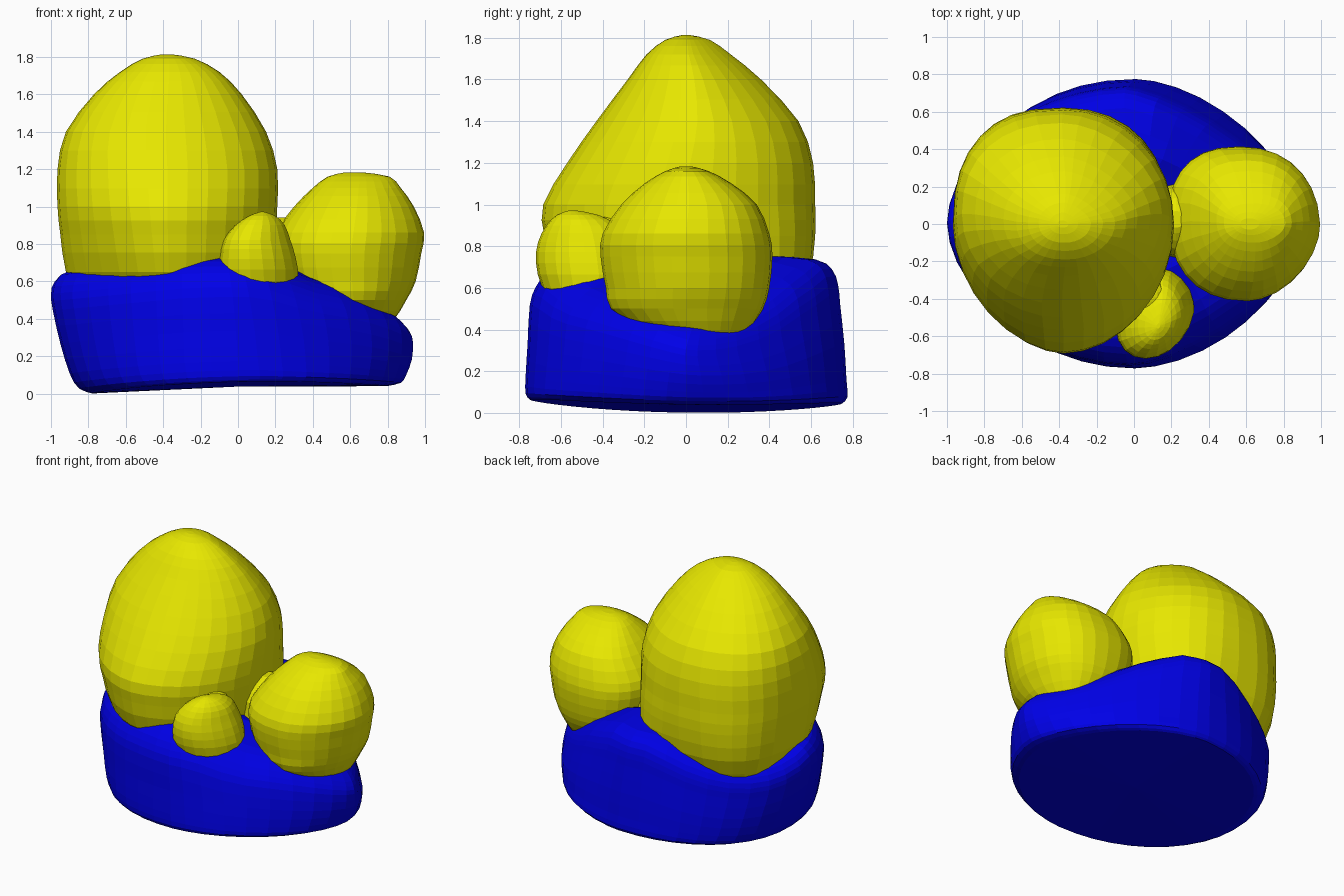
import bpy
import bmesh
import math

cube = bpy.data.objects.get("Cube")
if cube:
    bpy.data.objects.remove(cube, do_unlink=True)


def make_material(name, colour):
    mat = bpy.data.materials.new(name)
    mat.use_nodes = True
    mat.diffuse_color = colour
    bsdf = next(n for n in mat.node_tree.nodes if n.type == 'BSDF_PRINCIPLED')
    bsdf.inputs["Base Color"].default_value = colour
    return mat


def refine_rings(rings, steps):
    """Catmull-Rom interpolation between the given cross-sections."""
    padded = [rings[0]] + rings + [rings[-1]]
    result = []
    for a, b, c, d in zip(padded, padded[1:], padded[2:], padded[3:]):
        for k in range(steps):
            t = k / steps
            result.append([
                q + t * ((r - p) + t * ((2 * p - 5 * q + 4 * r - s)
                                        + t * (3 * (q - r) + s - p))) / 2
                for p, q, r, s in zip(a, b, c, d)])
    result.append(rings[-1])
    return result


def superellipse_power(value, power):
    return math.copysign(abs(value) ** (2 / power), value)


def make_blob(name, rings, powers, mat, sides=32, lean=0,
              squaring=(0, 0, 0, 0), warp=None):
    """Loft rings of (z, left x, right x, front y, back y).
    powers: roundness of back-left, back-right, front-left, front-right.
    squaring: how each corner's roundness changes with height."""
    bm = bmesh.new()
    loops = []
    for z, x_min, x_max, y_min, y_max in refine_rings(rings, 2):
        cx, cy = (x_min + x_max) / 2, (y_min + y_max) / 2
        loop = []
        for i in range(sides):
            angle = math.tau * i / sides
            c, s = math.cos(angle), math.sin(angle)
            corner = (2 if s < 0 else 0) + (1 if c > 0 else 0)
            power = powers[corner] + squaring[corner] * (z - 1)
            dy = (y_max - cy) * superellipse_power(s, power)
            x = cx + (x_max - cx) * superellipse_power(c, power) + lean * dy
            y = cy + dy
            loop.append(bm.verts.new((x, y, warp(x, y, z) if warp else z)))
        loops.append(loop)
    for low, high in zip(loops, loops[1:]):
        for i in range(sides):
            j = (i + 1) % sides
            bm.faces.new((low[i], low[j], high[j], high[i]))
    # Fan caps close both ends
    for loop in (loops[0], loops[-1]):
        centre = bm.verts.new(sum((v.co for v in loop[1:]), loop[0].co.copy()) / sides)
        for i in range(sides):
            bm.faces.new((loop[i], loop[(i + 1) % sides], centre))
    bmesh.ops.recalc_face_normals(bm, faces=bm.faces)
    mesh = bpy.data.meshes.new(name)
    bm.to_mesh(mesh)
    bm.free()
    mesh.materials.append(mat)
    obj = bpy.data.objects.new(name, mesh)
    bpy.context.collection.objects.link(obj)
    return obj


def base_height(x, y, z):
    """Slope the top of the base down to the side and the far corner."""
    top = 0.75 + 0.01 * y - 0.44 * max(0, x - 0.12)
    top -= 0.45 * max(0, x - 0.4) * y
    top -= 0.6 * max(0, -x - 0.2) * max(0, y) + 0.11 * max(0, -x - 0.25)
    bottom = 0.02 + 0.025 * x + 0.06 * (y - 0.1) ** 2
    return bottom + z / 0.75 * (top - bottom)


yellow = make_material("yellow", (0.8, 0.8, 0, 1))
blue = make_material("blue", (0, 0, 0.8, 1))

# Broad base with a flat underside and sloping top
make_blob("base", [
    (0, -.78, .8, -.75, .75), (.03, -.85, .87, -.77, .775),
    (.12, -.9, .9, -.77, .77), (.3, -.95, .93, -.76, .76),
    (.5, -.99, .935, -.75, .74), (.6, -1, .92, -.72, .73),
    (.68, -.98, .88, -.66, .7), (.73, -.9, .8, -.55, .62),
    (.75, -.6, .55, -.3, .4)],
    (1.66, 1.22, 1.6, 1.3), blue, sides=40,
    squaring=(-.5, -.5, -.5, -.5), warp=base_height)

# Tall rounded lobe
make_blob("large_lobe", [
    (.45, -.84, .1, -.45, .5), (.65, -.92, .18, -.63, .59),
    (.85, -.95, .2, -.68, .62), (1, -.965, .21, -.685, .62),
    (1.2, -.965, .21, -.57, .61), (1.4, -.92, .15, -.43, .54),
    (1.6, -.77, .02, -.28, .36), (1.72, -.63, -.1, -.19, .215),
    (1.79, -.51, -.23, -.1, .115), (1.813, -.41, -.35, -.02, .02)],
    (2.55, 2.15, 1.8, 1.9), yellow, squaring=(-.7, -.9, .6, .2))

# Medium lobe overhanging the low side of the base
make_blob("medium_lobe", [
    (.34, .5, .74, -.05, .25), (.39, .4, .83, -.22, .3),
    (.5, .3, .9, -.36, .37), (.6, .23, .95, -.385, .4),
    (.75, .19, .98, -.41, .415), (.86, .2, .995, -.4, .4),
    (1, .3, .94, -.31, .34), (1.1, .4, .87, -.2, .22),
    (1.16, .48, .81, -.1, .11), (1.182, .57, .67, -.03, .03)],
    (2.4, 2.25, 2.35, 1.75), yellow, sides=28, lean=-0.05)

# Small lobe at the front
make_blob("small_lobe", [
    (.45, -.04, .26, -.6, -.3), (.6, -.09, .32, -.69, -.24),
    (.72, -.09, .31, -.72, -.24), (.82, -.07, .28, -.71, -.27),
    (.9, -.01, .25, -.67, -.33), (.95, .06, .2, -.62, -.42),
    (.972, .12, .14, -.56, -.53)],
    (1.6, 1.6, 2.1, 2.1), yellow, sides=20, lean=0.2)

# Necks bridging the smaller lobes to the tall one
make_blob("medium_neck", [
    (.6, .05, .4, -.18, .22), (.8, .08, .38, -.17, .2),
    (.9, .12, .33, -.09, .14), (.94, .18, .27, -.02, .07)],
    (2, 2, 2, 2), yellow, sides=16)
make_blob("small_neck", [
    (.6, -.12, .22, -.58, -.26), (.8, -.1, .2, -.54, -.27),
    (.91, -.02, .16, -.48, -.3), (.94, .04, .1, -.42, -.36)],
    (2, 2, 2, 2), yellow, sides=16)
